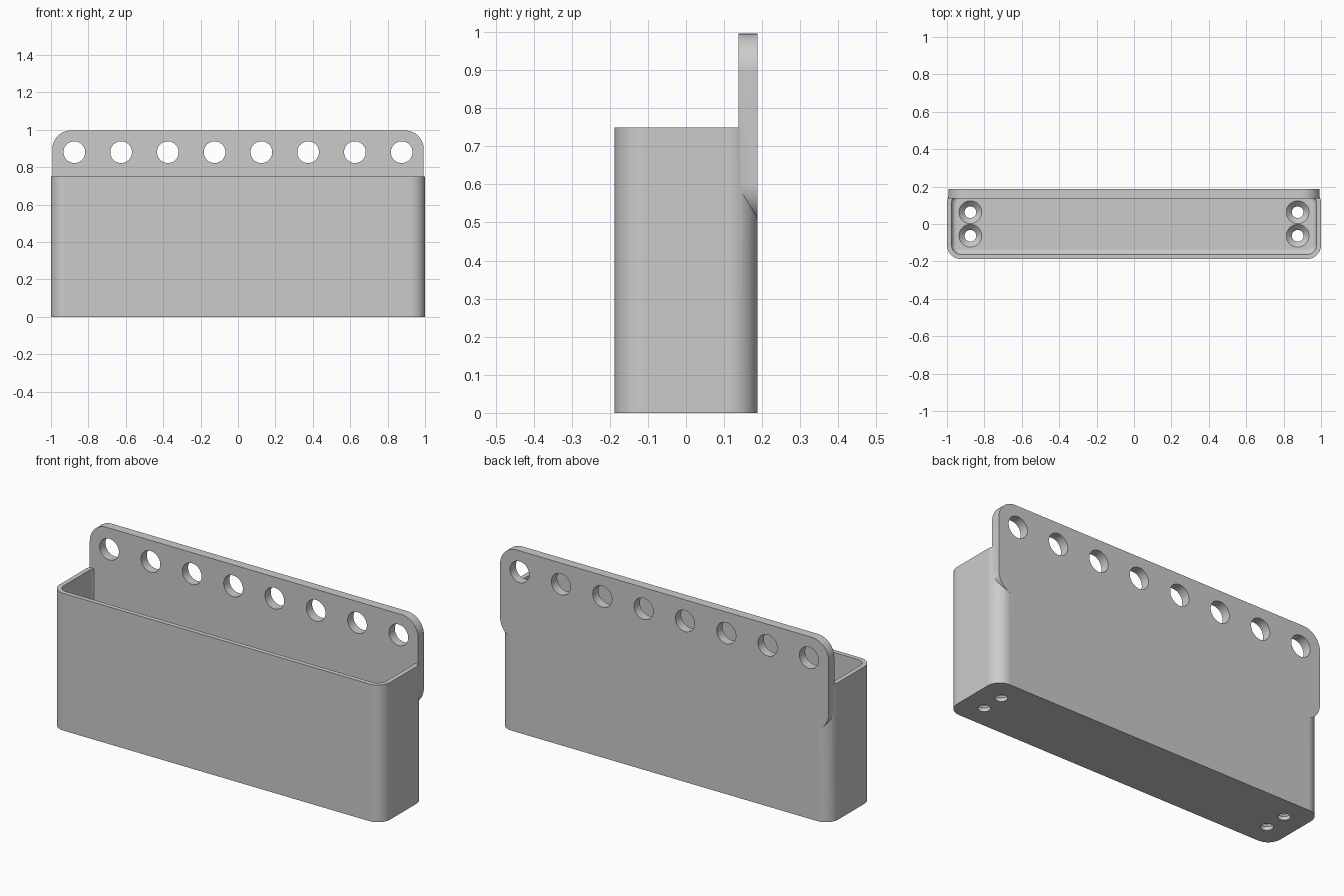
import bpy, bmesh, math
from mathutils import Matrix, Vector

if "Cube" in bpy.data.objects:
    bpy.data.objects.remove(bpy.data.objects["Cube"], do_unlink=True)

grey = bpy.data.materials.new("plain_grey")
grey.use_nodes = True
colour = (0.6, 0.6, 0.6, 1)
grey.diffuse_color = colour
grey.node_tree.nodes["Principled BSDF"].inputs["Base Color"].default_value = colour


def add_object(name, bm):
    bmesh.ops.recalc_face_normals(bm, faces=bm.faces)
    mesh = bpy.data.meshes.new(name)
    bm.to_mesh(mesh)
    bm.free()
    mesh.materials.append(grey)
    obj = bpy.data.objects.new(name, mesh)
    bpy.context.collection.objects.link(obj)
    return obj


def rounded_block(name, low, high, axis, radius, floor_fillet=0):
    """Block whose edges along one axis are rounded, with an optional bottom fillet."""
    low, high = Vector(low), Vector(high)
    bm = bmesh.new()
    bmesh.ops.create_cube(bm, size=1)
    bmesh.ops.scale(bm, vec=high - low, verts=bm.verts)
    bmesh.ops.translate(bm, vec=(low + high) / 2, verts=bm.verts)
    edges = [e for e in bm.edges
             if abs((e.verts[0].co - e.verts[1].co).normalized()[axis]) > 0.9]
    bmesh.ops.bevel(bm, geom=edges, offset=radius, segments=12,
                    profile=0.5, affect='EDGES')
    if floor_fillet:
        edges = [e for e in bm.edges
                 if all(abs(v.co.z - low.z) < 1e-4 for v in e.verts)]
        bmesh.ops.bevel(bm, geom=edges, offset=floor_fillet, segments=6,
                        profile=0.5, affect='EDGES')
    return add_object(name, bm)


def cone_cutter(name, centre, r1, r2, depth, turn=0):
    bm = bmesh.new()
    bmesh.ops.create_cone(bm, cap_ends=True, segments=48, radius1=r1, radius2=r2,
                          depth=depth, matrix=Matrix.Translation(centre)
                          @ Matrix.Rotation(turn, 4, 'X'))
    return add_object(name, bm)


def combine(target, tool, operation):
    """Apply a boolean, then discard the tool."""
    tool.hide_render = True
    mod = target.modifiers.new("boolean", 'BOOLEAN')
    mod.operation, mod.solver, mod.object = operation, 'EXACT', tool
    bpy.context.view_layer.objects.active = target
    bpy.ops.object.modifier_apply(modifier=mod.name)
    bpy.data.objects.remove(tool, do_unlink=True)


# Open tray with thin walls and a filleted floor
DEPTH, WALL, FLOOR, RIM = 0.1875, 0.025, 0.05, 0.75
tray = rounded_block("wall_tray", (-1, -DEPTH, 0), (1, DEPTH, RIM), 2, 0.075)
cavity = rounded_block("cavity_cutter", (WALL - 1, WALL - DEPTH, FLOOR),
                       (1 - WALL, DEPTH - WALL, RIM + 0.1), 2, 0.05, 0.026)
combine(tray, cavity, 'DIFFERENCE')

# Mounting plate flush with the back
plate = rounded_block("back_plate", (-0.993, 0.1375, 0.5),
                      (0.993, DEPTH, 0.996), 1, 0.1)
combine(tray, plate, 'UNION')

# Row of holes through the plate
for i in range(8):
    hole = cone_cutter("plate_hole_cutter", (-0.875 + i * 0.25, 0.16, 0.88),
                       0.058, 0.058, 0.3, math.pi / 2)
    combine(tray, hole, 'DIFFERENCE')

# Countersunk screw holes in the floor
for x in (-0.875, 0.875):
    for y in (-0.063, 0.063):
        shaft = cone_cutter("screw_cutter", (x, y, 0), 0.031, 0.031, 0.3)
        combine(tray, shaft, 'DIFFERENCE')
        sink = cone_cutter("countersink_cutter", (x, y, FLOOR - 0.015),
                           0.03, 0.0617, 0.032)
        combine(tray, sink, 'DIFFERENCE')

# Smooth curves, crisp edges
bpy.ops.object.select_all(action='DESELECT')
tray.select_set(True)
bpy.context.view_layer.objects.active = tray
bpy.ops.object.shade_smooth_by_angle(angle=math.radians(30))
normals = tray.modifiers.new("weighted_normals", 'WEIGHTED_NORMAL')
normals.keep_sharp = True
